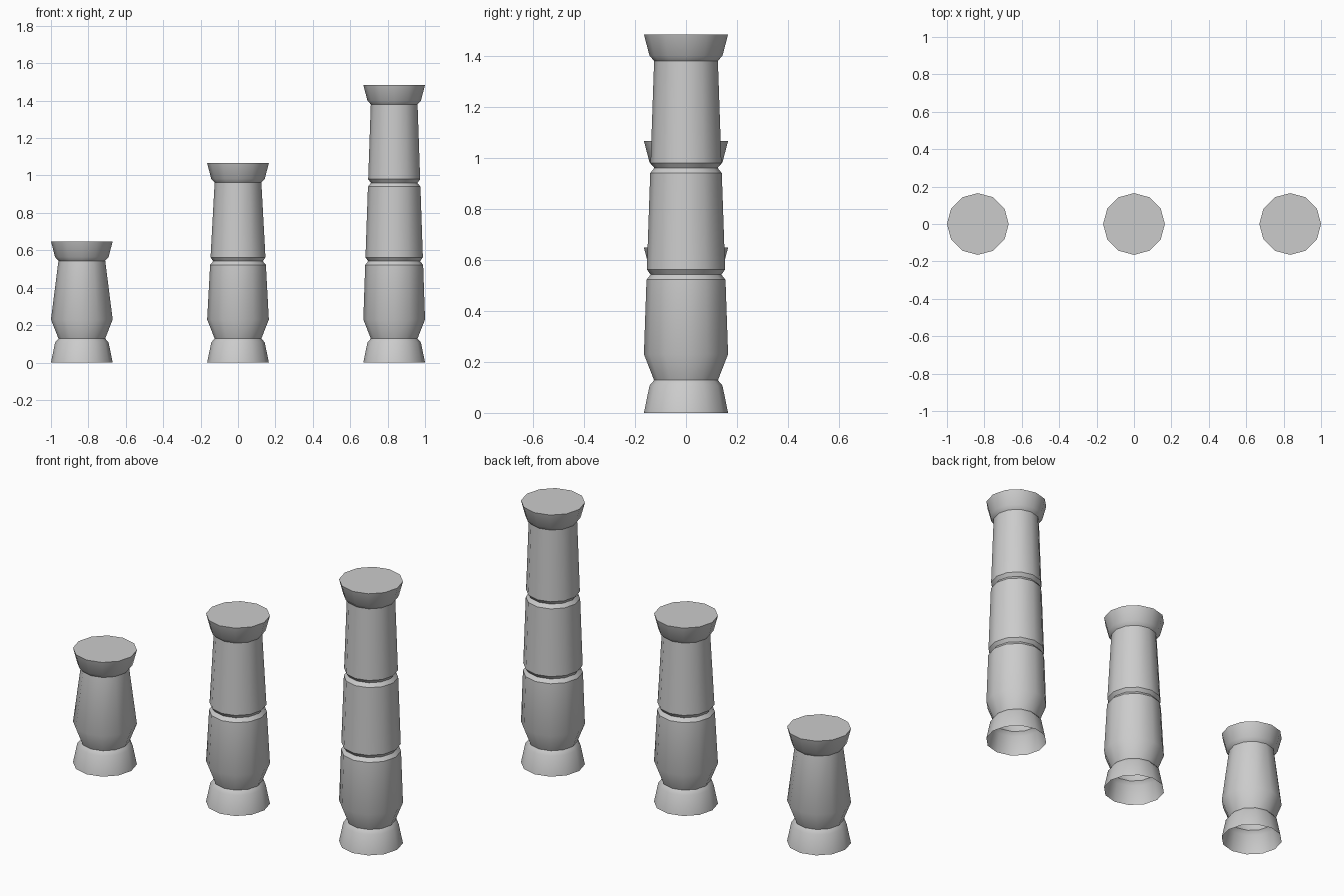
import bpy, bmesh
from math import cos, sin, pi, radians

if "Cube" in bpy.data.objects:
    bpy.data.objects.remove(bpy.data.objects["Cube"])

SIDES = 12
STEP = 0.418          # height added by each drum


def column(name, x, drums):
    neck_z = 0.544 + STEP * (drums - 1)

    def taper(z):
        return 0.165 + (0.125 - 0.165) * (z - 0.23) / (neck_z - 0.23)

    # flared foot, then the bulging lower shaft
    profile = [(0.165, 0), (0.143, 0.107), (0.125, 0.128), (0.165, 0.23)]
    # grooves between the stacked drums
    for i in range(drums - 1):
        z = 0.542 + STEP * i
        profile += [(taper(z - 0.02), z - 0.02), (taper(z) - 0.0155, z),
                    (taper(z + 0.02), z + 0.02)]
    # flared capital
    profile += [(0.125, neck_z), (0.143, neck_z + 0.02), (0.165, neck_z + 0.104)]

    # revolve the profile; the underside is open, the top is capped
    bm = bmesh.new()
    rings = [[bm.verts.new((r * cos(2 * pi * k / SIDES), r * sin(2 * pi * k / SIDES), z))
              for k in range(SIDES)] for r, z in profile]
    for a, b in zip(rings, rings[1:]):
        for k in range(SIDES):
            n = (k + 1) % SIDES
            bm.faces.new((a[k], a[n], b[n], b[k]))
    bm.faces.new(rings[-1])
    for f in bm.faces:
        f.smooth = True
    mesh = bpy.data.meshes.new(name)
    bm.to_mesh(mesh)
    bm.free()
    mesh.set_sharp_from_angle(angle=radians(32))
    obj = bpy.data.objects.new(name, mesh)
    obj.location.x = x
    bpy.context.collection.objects.link(obj)


# three columns of rising height
for i, name in enumerate(("short_column", "medium_column", "tall_column")):
    column(name, (i - 1) * 0.835, i + 1)
